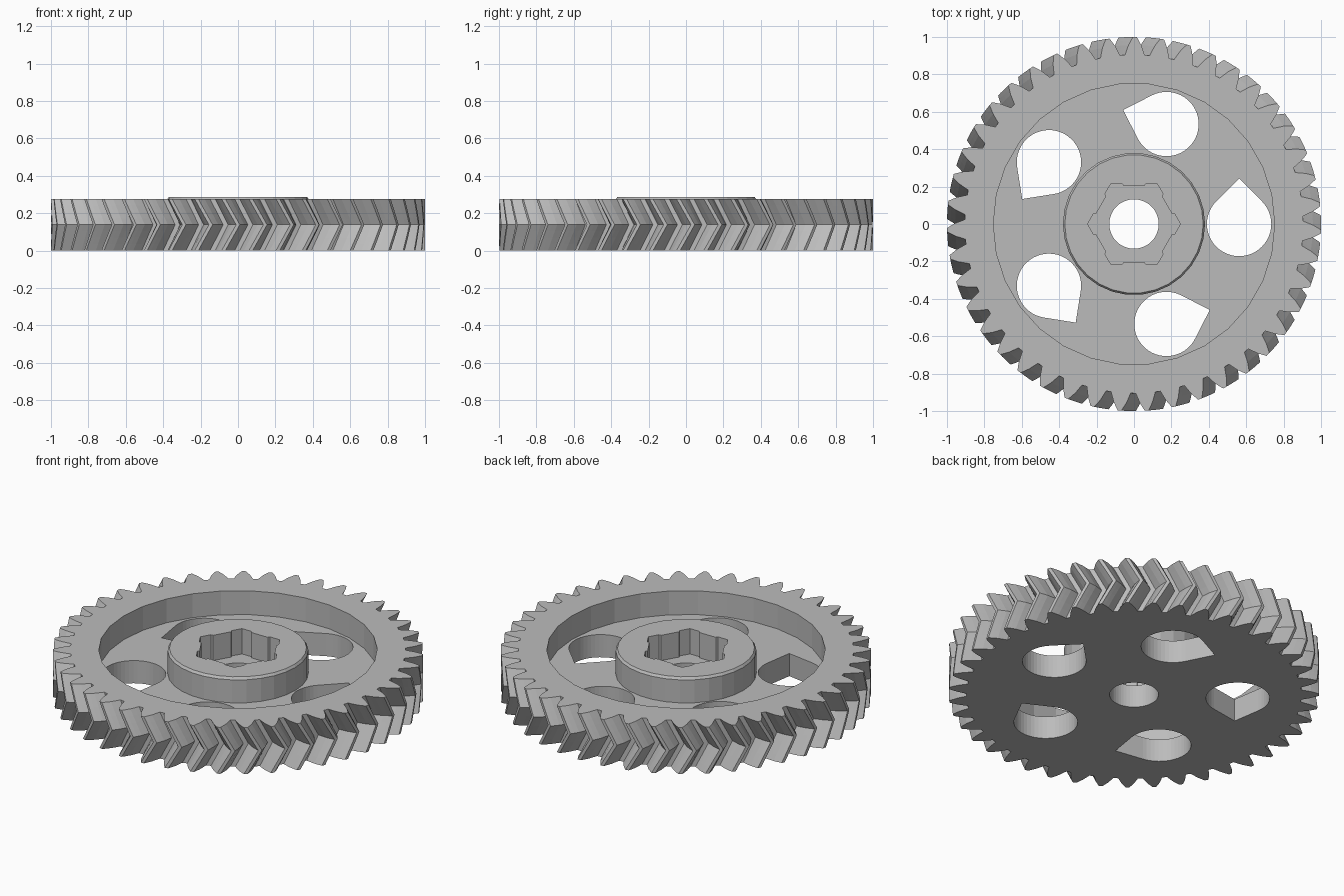
import bpy, bmesh
from math import cos, sin, pi, tau, radians

cube = bpy.data.objects.get("Cube")
if cube:
    bpy.data.objects.remove(cube, do_unlink=True)

TEETH = 43
TWIST = 0.078        # angle swept from each face to the mid plane
HEIGHT = 0.277
WEB_TOP = 0.135
HUB_TOP = 0.286

grey = bpy.data.materials.new("light_grey_plastic")
grey.use_nodes = True
colour = (0.5, 0.5, 0.5, 1)
grey.diffuse_color = colour
grey.node_tree.nodes["Principled BSDF"].inputs["Base Color"].default_value = colour


def loft(name, rings):
    """Closed solid through a stack of rings with equal point counts."""
    bm = bmesh.new()
    loops = [[bm.verts.new(p) for p in ring] for ring in rings]
    n = len(loops[0])
    for low, high in zip(loops, loops[1:]):
        for i in range(n):
            j = (i + 1) % n
            bm.faces.new((low[i], low[j], high[j], high[i]))
    bm.faces.new(loops[0][::-1])
    bm.faces.new(loops[-1])
    bmesh.ops.recalc_face_normals(bm, faces=bm.faces)
    mesh = bpy.data.meshes.new(name)
    bm.to_mesh(mesh)
    bm.free()
    mesh.materials.append(grey)
    obj = bpy.data.objects.new(name, mesh)
    bpy.context.collection.objects.link(obj)
    return obj


def prism(name, outline, z0, z1):
    return loft(name, [[(x, y, z) for x, y in outline] for z in (z0, z1)])


def circle(r, n):
    return [(r * cos(tau * i / n), r * sin(tau * i / n)) for i in range(n)]


def cut(target, cutter):
    cutter.hide_render = True
    mod = target.modifiers.new("cut", "BOOLEAN")
    mod.operation = "DIFFERENCE"
    mod.solver = "EXACT"
    mod.object = cutter
    bpy.context.view_layer.objects.active = target
    bpy.ops.object.modifier_apply(modifier=mod.name)
    bpy.data.objects.remove(cutter, do_unlink=True)


# Herringbone toothed wheel: one tooth flank (radius, half angle), mirrored and repeated
flank = [(0.905, 0.058), (0.93, 0.047), (0.956, 0.036), (0.98, 0.022), (1.0, 0.010)]
tooth = [(r, -a) for r, a in flank] + [(r, a) for r, a in reversed(flank)]
pitch = tau / TEETH
LAYERS = 8
rings = []
for k in range(LAYERS + 1):
    t = k / LAYERS
    turn = pitch / 4 - TWIST * abs(2 * t - 1)
    rings.append([(r * cos(a + turn + i * pitch), r * sin(a + turn + i * pitch), t * HEIGHT)
                  for i in range(TEETH) for r, a in tooth])
wheel = loft("herringbone_wheel", rings)

# Recess that leaves the web between rim and hub
cut(wheel, prism("recess_cutter", circle(0.752, 30), WEB_TOP, 0.5))

# Centre bore
cut(wheel, prism("bore_cutter", circle(0.132, 48), -0.1, 0.5))

# Five teardrop lightening holes, each pointing along the rim
HOLE_R = 0.172
for h in range(5):
    turn = h * tau / 5
    drop = [(0, HOLE_R * 2 ** 0.5)]
    drop += [(HOLE_R * cos(a), HOLE_R * sin(a))
             for a in (radians(135 + 270 * i / 36) for i in range(37))]
    drop = [((x + 0.562) * cos(turn) - y * sin(turn),
             (x + 0.562) * sin(turn) + y * cos(turn)) for x, y in drop]
    cut(wheel, prism("teardrop_cutter", drop, -0.1, 0.5))

# Hub with a chamfered top edge
hub = loft("hub", [[(x, y, z) for x, y in circle(r, 30)]
                   for r, z in ((0.38, WEB_TOP), (0.38, 0.272), (0.37, HUB_TOP))])

# Hexagonal nut pocket with relieved corners
pocket = []
for s in range(6):
    a = s * pi / 3
    m = a + pi / 6
    pocket.append((0.248 * cos(a), 0.248 * sin(a)))
    for dist, side in ((0.215, -0.062), (0.203, -0.054), (0.203, 0.054), (0.215, 0.062)):
        pocket.append((dist * cos(m) - side * sin(m), dist * sin(m) + side * cos(m)))
cut(hub, prism("nut_cutter", pocket, 0, 0.5))
